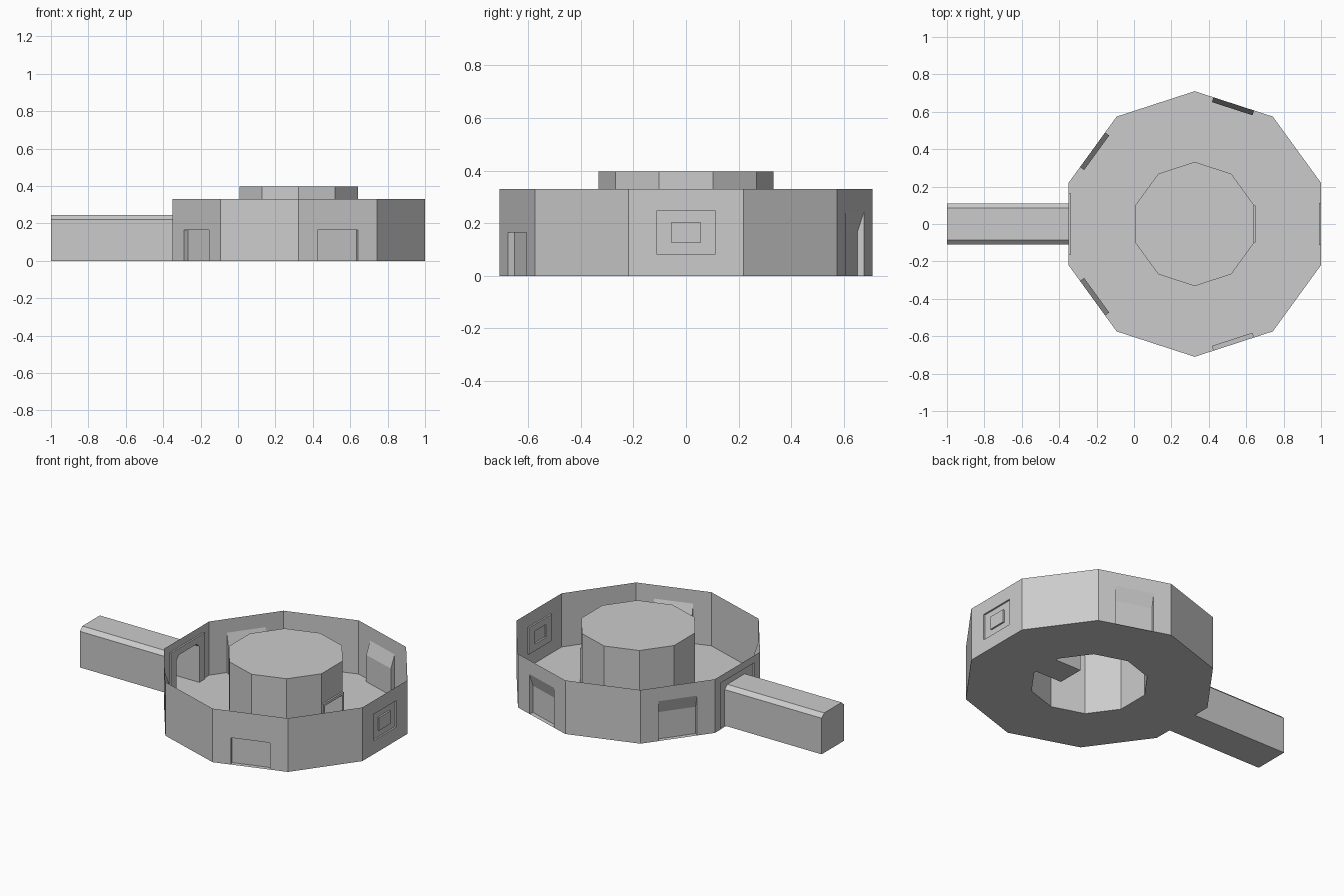
import bpy, bmesh
from math import radians, cos, sin, tan, pi
from mathutils import Vector

if "Cube" in bpy.data.objects:
    bpy.data.objects.remove(bpy.data.objects["Cube"])

R_WALL, R_COL = 0.71, 0.332
H_WALL, H_COL = 0.33, 0.397
A_WALL, A_COL = R_WALL * cos(pi / 10), R_COL * cos(pi / 10)
CX = 1 - A_WALL


def make(name, faces):
    bm = bmesh.new()
    for f in faces:
        bm.faces.new([bm.verts.new(p) for p in f])
    bmesh.ops.remove_doubles(bm, verts=bm.verts, dist=0.0005)
    bmesh.ops.recalc_face_normals(bm, faces=bm.faces)
    me = bpy.data.meshes.new(name)
    bm.to_mesh(me)
    bm.free()
    ob = bpy.data.objects.new(name, me)
    bpy.context.collection.objects.link(ob)
    return ob


def side(angle, apothem):
    """Point maker on one decagon side: u along it, z up, d inward."""
    a = radians(angle)
    n, t = Vector((cos(a), sin(a), 0)), Vector((-sin(a), cos(a), 0))
    return lambda u, z, d=0: Vector((CX, 0, z)) + n * (apothem - d) + t * u


def notched(P, w, h, outline, d=0):
    """Panel of half width w and height h with an opening at the floor."""
    o = [P(u, z, d) for u, z in outline]
    return [[P(-w, 0, d), *o, P(w, 0, d), P(w, h, d), P(-w, h, d)]]


def box_outline(w, h):
    return [(-w, 0), (-w, h), (w, h), (w, 0)]


def ribbon(P, outline, d0, d1):
    return [[P(*a, d0), P(*b, d0), P(*b, d1), P(*a, d1)]
            for a, b in zip(outline, outline[1:])]


def rect(w, z0, z1):
    return [(-w, z0), (w, z0), (w, z1), (-w, z1), (-w, z0)]


def between(P, a, da, b, db):
    return [[P(*a[i], da), P(*a[i + 1], da), P(*b[i + 1], db), P(*b[i], db)]
            for i in range(4)]


HW = R_WALL * sin(pi / 10)
HC = R_COL * sin(pi / 10)
TUBE = [(-.11, 0), (-.11, .222), (-.085, .245), (.085, .245), (.11, .222), (.11, 0)]

# Outer wall, with alcoves, window and corridor doorway
wall, alcoves = [], []
for k in range(10):
    ang = k * 36
    P = side(ang, A_WALL)
    if ang in (72, 144, 216, 288):
        w, top, low, d = .114, .245, .165, .027
        back = ang < 180
        wall += notched(P, HW, H_WALL, box_outline(w, top if back else low))
        alcoves.append([P(-w, 0, d), P(w, 0, d), P(w, low, d), P(-w, low, d)])
        alcoves.append([P(-w, low, d), P(w, low, d), P(w, top), P(-w, top)])
        for u in (-w, w):
            alcoves.append([P(u, 0), P(u, 0, d), P(u, low, d), P(u, top)])
    elif ang == 0:
        outer, inner = rect(.112, .083, .246), rect(.055, .125, .205)
        wall += between(P, rect(HW, 0, H_WALL), 0, outer, 0)
        window = between(P, outer, 0, outer, .01)
        window += between(P, outer, .01, inner, .01)
        window += between(P, inner, .01, inner, 0)
        window.append([P(*q) for q in inner[:4]])
        make("window", window)
    elif ang == 180:
        frame = box_outline(.165, .285)
        wall += notched(P, HW, H_WALL, frame)
        make("corridor_frame", ribbon(P, frame, 0, .01)
             + notched(P, .165, .285, TUBE, .01))
        # Corridor tube running out to the left
        end = A_WALL - (CX + 1)
        tube = ribbon(P, TUBE + TUBE[:1], .01, end)
        tube.append([P(*q, end) for q in TUBE])
        make("corridor", tube)
    else:
        wall.append([P(-HW, 0), P(HW, 0), P(HW, H_WALL), P(-HW, H_WALL)])
make("outer_wall", wall)
make("alcoves", alcoves)

# Ring floor
floor = []
for k in range(10):
    W, C = side(k * 36, A_WALL), side(k * 36, A_COL)
    floor.append([W(-HW, 0), W(HW, 0), C(HC, 0), C(-HC, 0)])
make("floor", floor)

# Central column, hollow from below, with a framed niche on its right side
column = []
for k in range(10):
    P = side(k * 36, A_COL)
    if k:
        column.append([P(-HC, 0), P(HC, 0), P(HC, H_COL), P(-HC, H_COL)])
    else:
        frame, door = box_outline(.1, .21), box_outline(.085, .195)
        column += notched(P, HC, H_COL, frame)
        niche = ribbon(P, frame, 0, -.01) + notched(P, .1, .21, door, -.01)
        niche += ribbon(P, door + door[:1], -.01, .18)
        niche.append([P(*q, .18) for q in door])
        make("column_niche", niche)
column.append([side(k * 36, A_COL)(HC, H_COL) for k in range(10)])
make("column", column)
